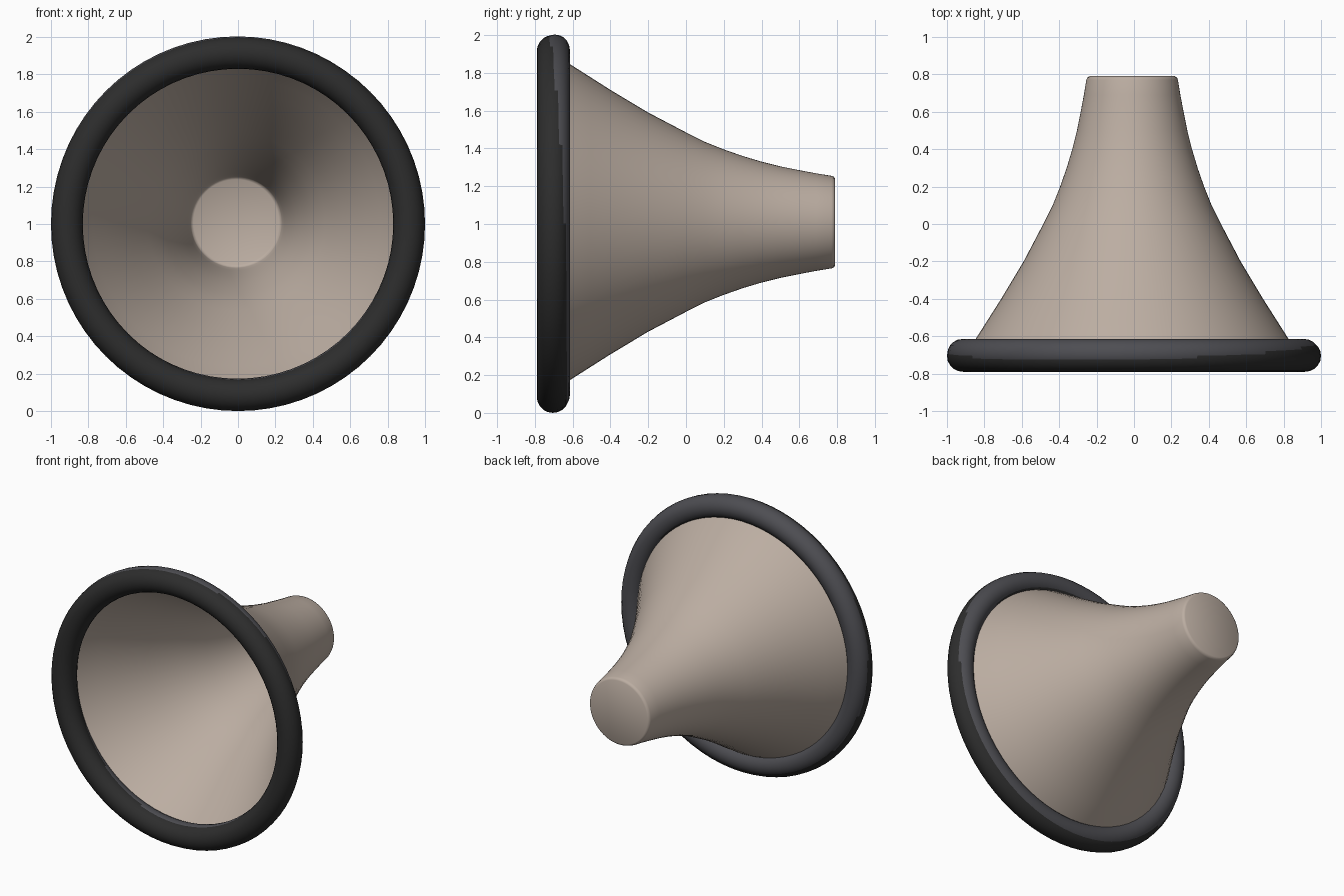
import bpy, math
from mathutils import Matrix

if "Cube" in bpy.data.objects:
    bpy.data.objects.remove(bpy.data.objects["Cube"])


def material(name, rgb):
    m = bpy.data.materials.new(name)
    m.diffuse_color = (*rgb, 1)
    m.use_nodes = True
    m.node_tree.nodes["Principled BSDF"].inputs["Base Color"].default_value = m.diffuse_color
    return m


def revolve(name, profile, centre, mat, steps=64, closed=False):
    """Lathe a list of (radius, y) points around the y axis."""
    verts, faces, n = [], [], len(profile)
    for i in range(steps):
        a = 2 * math.pi * i / steps
        verts += [(r * math.cos(a), y, r * math.sin(a)) for r, y in profile]
    for i in range(steps):
        j = (i + 1) % steps
        for k in range(n if closed else n - 1):
            l = (k + 1) % n
            faces.append((i * n + k, i * n + l, j * n + l, j * n + k))
    if not closed:  # flat cap on the last profile ring
        faces.append([i * n + n - 1 for i in range(steps)])
    mesh = bpy.data.meshes.new(name)
    mesh.from_pydata(verts, [], faces)
    mesh.transform(Matrix.Translation(centre))
    mesh.materials.append(mat)
    ob = bpy.data.objects.new(name, mesh)
    bpy.context.collection.objects.link(ob)
    bpy.ops.object.select_all(action='DESELECT')
    ob.select_set(True)
    bpy.context.view_layer.objects.active = ob
    bpy.ops.object.mode_set(mode='EDIT')
    bpy.ops.mesh.select_all(action='SELECT')
    bpy.ops.mesh.normals_make_consistent(inside=False)
    bpy.ops.object.mode_set(mode='OBJECT')
    bpy.ops.object.shade_smooth_by_angle(angle=math.radians(50))
    return ob


def ring(name, major, minor, centre, mat):
    pts = [(major + minor * math.cos(2 * math.pi * i / 20),
            minor * math.sin(2 * math.pi * i / 20)) for i in range(20)]
    return revolve(name, pts, centre, mat, 72, True)


tan = material("warm_tan", (0.50, 0.42, 0.36))
black = material("rubber_black", (0.026, 0.026, 0.026))
grey = material("dark_grey", (0.075, 0.075, 0.085))

# Flared cone: open at the front, closed with a rounded cap at the back
flare = [(0.88, -0.69), (0.84, -0.62), (0.77, -0.51), (0.70, -0.40),
         (0.58, -0.20), (0.475, 0.0), (0.425, 0.10), (0.385, 0.20),
         (0.35, 0.30), (0.32, 0.40), (0.295, 0.50), (0.275, 0.60),
         (0.258, 0.69), (0.245, 0.77), (0.24, 0.783), (0.228, 0.79)]
revolve("cone_shell", flare, (-0.01, 0, 1.01), tan)

# Rubber rim, and a slightly offset surround showing through behind it
ring("front_rim", 0.915, 0.085, (0, -0.705, 1.0), black)
ring("surround_ring", 0.915, 0.080, (-0.003, -0.695, 1.008), grey)
